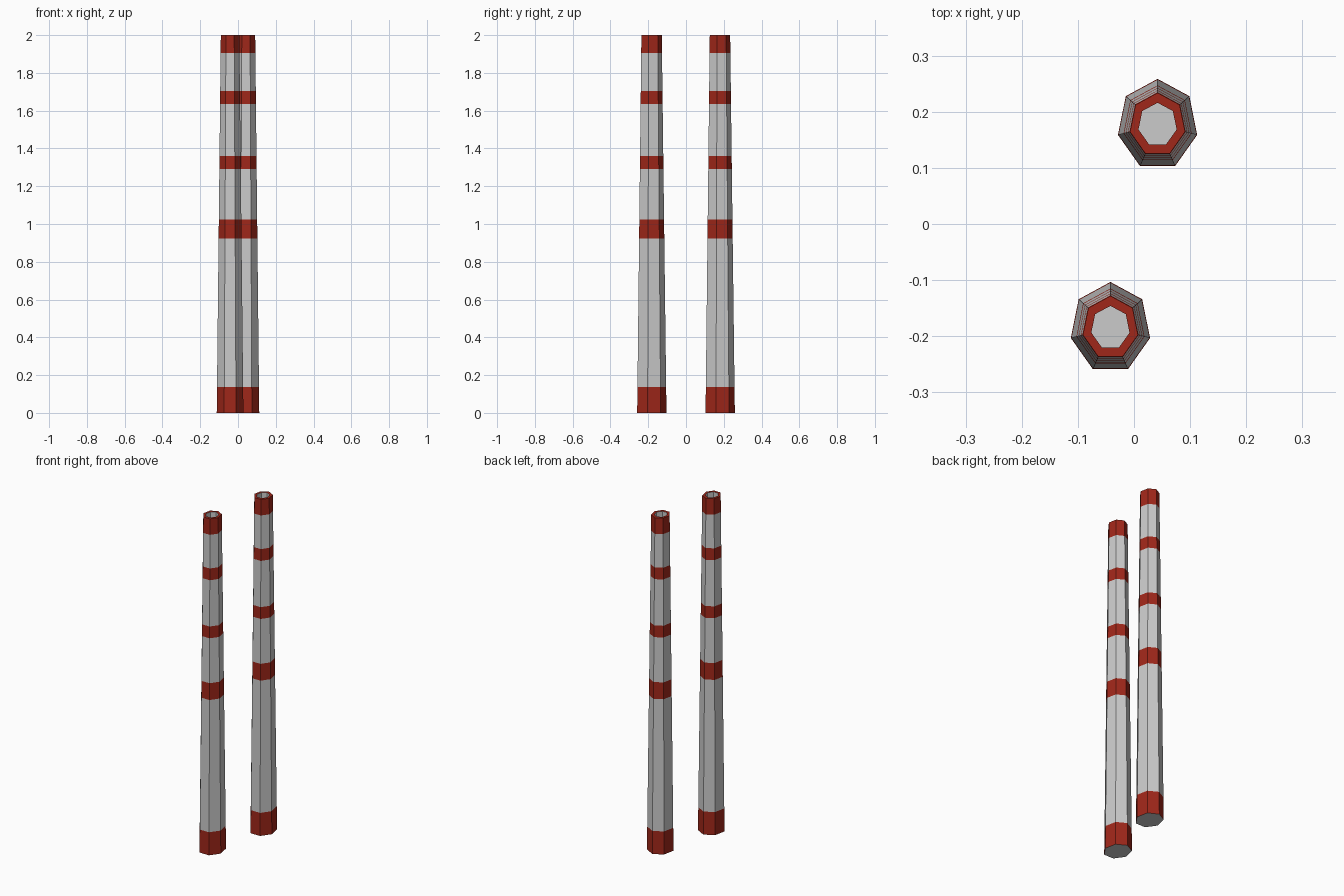
import bpy, bmesh, math

if "Cube" in bpy.data.objects:
    bpy.data.objects.remove(bpy.data.objects["Cube"])

SIDES = 7
BASE = (0.0724, 0.0816)      # x / y radius at the foot
TOP = (0.0503, 0.0568)       # x / y radius at the rim
BORE = (0.0349, 0.039)       # flue opening
BORE_DEPTH = 0.1
HEIGHT = 2.0
CUTS = [0, 0.137, 0.923, 1.023, 1.29, 1.36, 1.635, 1.705, 1.905, HEIGHT]

red = bpy.data.materials.new("warning_red")
red.diffuse_color = (0.35, 0.02, 0.01, 1)
red.use_nodes = True
red.node_tree.nodes["Principled BSDF"].inputs["Base Color"].default_value = red.diffuse_color


def ring(bm, radii, z):
    angles = [math.pi / 2 + 2 * math.pi * i / SIDES for i in range(SIDES)]
    return [bm.verts.new((radii[0] * math.cos(a), radii[1] * math.sin(a), z)) for a in angles]


def outer(bm, z):
    t = z / HEIGHT
    return ring(bm, [b + (e - b) * t for b, e in zip(BASE, TOP)], z)


def bridge(bm, low, high):
    for i in range(SIDES):
        j = (i + 1) % SIDES
        bm.faces.new((low[i], low[j], high[j], high[i]))


def finish(bm, name, location, material=None):
    mesh = bpy.data.meshes.new(name)
    bm.to_mesh(mesh)
    bm.free()
    if material:
        mesh.materials.append(material)
    obj = bpy.data.objects.new(name, mesh)
    obj.location = location
    bpy.context.collection.objects.link(obj)


def chimney(prefix, location):
    bands, shaft = bmesh.new(), bmesh.new()
    # alternating red bands and grey shaft sections
    for i, (z0, z1) in enumerate(zip(CUTS, CUTS[1:])):
        bm = shaft if i % 2 else bands
        bridge(bm, outer(bm, z0), outer(bm, z1))
    # red rim
    bridge(bands, outer(bands, HEIGHT), ring(bands, BORE, HEIGHT))
    # grey flue, its floor, and the underside
    floor = ring(shaft, BORE, HEIGHT - BORE_DEPTH)
    bridge(shaft, ring(shaft, BORE, HEIGHT), floor)
    shaft.faces.new(floor)
    shaft.faces.new(outer(shaft, 0)[::-1])
    finish(bands, prefix + "_chimney_bands", location, red)
    finish(shaft, prefix + "_chimney_shaft", location)


chimney("back", (0.042, 0.177, 0))
chimney("front", (-0.042, -0.185, 0))
